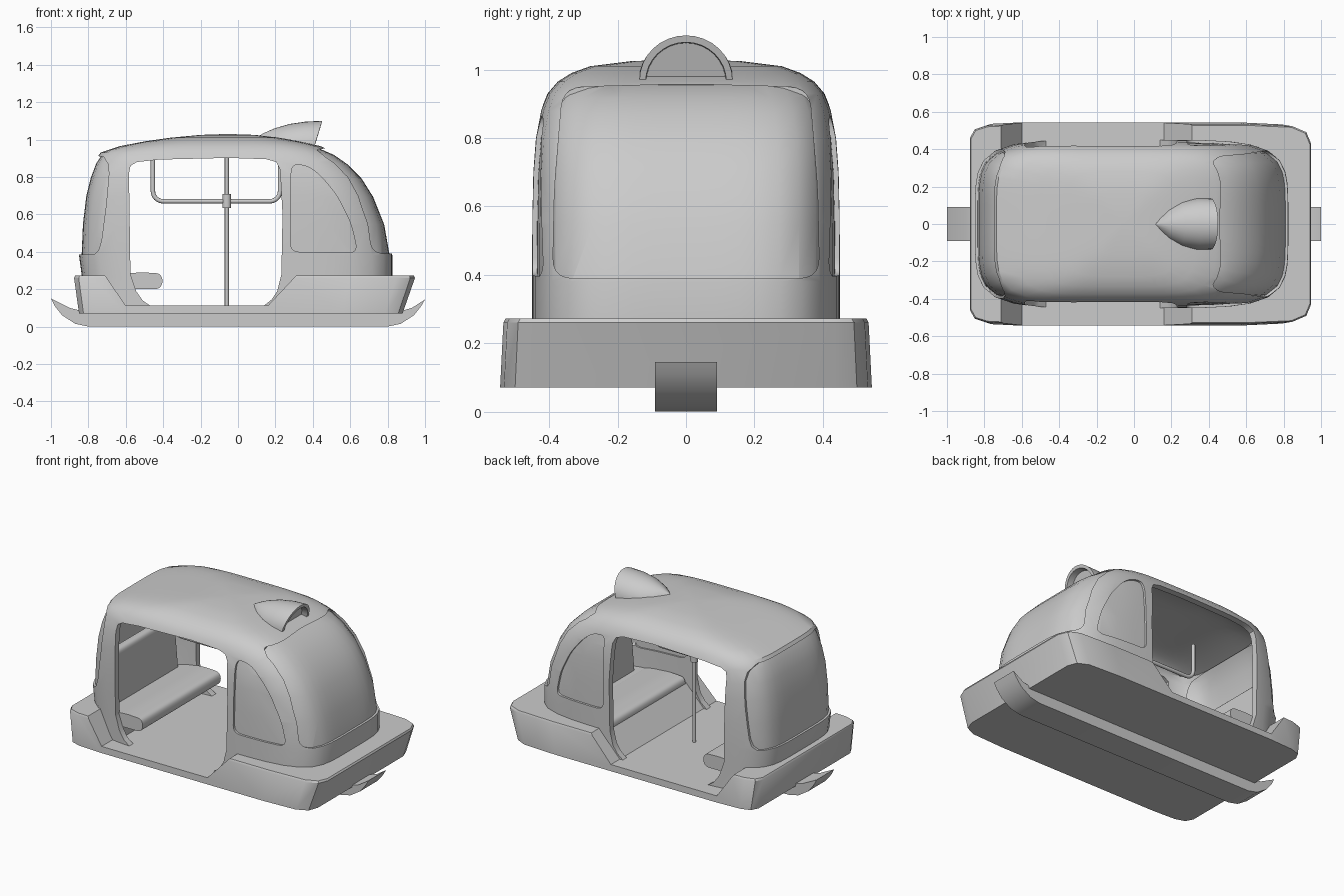
import bpy, bmesh
from math import sin, cos, pi
from mathutils import Vector

if "Cube" in bpy.data.objects:
    bpy.data.objects.remove(bpy.data.objects["Cube"])


def finish(name, bm, angle=35):
    bmesh.ops.recalc_face_normals(bm, faces=bm.faces)
    me = bpy.data.meshes.new(name)
    bm.to_mesh(me)
    bm.free()
    ob = bpy.data.objects.new(name, me)
    bpy.context.collection.objects.link(ob)
    smooth(ob, angle)
    return ob


def smooth(ob, angle=35):
    bpy.ops.object.select_all(action='DESELECT')
    ob.select_set(True)
    bpy.context.view_layer.objects.active = ob
    bpy.ops.object.shade_smooth_by_angle(angle=angle * pi / 180)


def fillet(pts, r, seg=5):
    """Round every corner of a closed 2D outline."""
    out = []
    for i, p in enumerate(pts):
        p, a, b = Vector(p), Vector(pts[i - 1]), Vector(pts[(i + 1) % len(pts)])
        s = p + (a - p).normalized() * min(r, (a - p).length * .45)
        e = p + (b - p).normalized() * min(r, (b - p).length * .45)
        for k in range(seg + 1):
            t = k / seg
            out.append(s * (1 - t) ** 2 + p * 2 * t * (1 - t) + e * t * t)
    return out


def prism(name, pts, axis, a, b):
    """Extrude an xz outline along y, or a yz outline along x."""
    bm = bmesh.new()
    at = (lambda p, d: (p[0], d, p[1])) if axis == 'y' else (lambda p, d: (d, p[0], p[1]))
    lo = [bm.verts.new(at(p, a)) for p in pts]
    hi = [bm.verts.new(at(p, b)) for p in pts]
    bm.faces.new(lo)
    bm.faces.new(hi)
    n = len(pts)
    for i in range(n):
        bm.faces.new((lo[i], lo[(i + 1) % n], hi[(i + 1) % n], hi[i]))
    return finish(name, bm)


def loft(bm, rings, closed=True):
    rows = [[bm.verts.new(p) for p in r] for r in rings]
    n = len(rows[0])
    for r, s in zip(rows, rows[1:]):
        for i in range(n if closed else n - 1):
            j = (i + 1) % n
            bm.faces.new((r[i], r[j], s[j], s[i]))
    return rows


def apply_mods(ob):
    dg = bpy.context.evaluated_depsgraph_get()
    dg.update()
    me = bpy.data.meshes.new_from_object(ob.evaluated_get(dg))
    ob.modifiers.clear()
    ob.data = me
    smooth(ob)


def boolean(ob, cutter, op='DIFFERENCE'):
    m = ob.modifiers.new('cut', 'BOOLEAN')
    m.object, m.operation, m.solver = cutter, op, 'EXACT'


# z, x min, x max, half width of the cabin at each level
LEVELS = [(.10, -.83, .825, .45), (.27, -.835, .825, .45), (.38, -.85, .825, .45),
          (.55, -.843, .795, .45), (.70, -.825, .735, .447), (.80, -.80, .672, .44),
          (.88, -.77, .592, .425), (.93, -.735, .52, .405), (.965, -.63, .44, .375),
          (.99, -.50, .33, .335), (1.01, -.36, .22, .28), (1.025, -.20, .09, .16)]


def cabin_shell(name, inset, thick):
    bm = bmesh.new()
    rings = []
    for z, x0, x1, w in LEVELS:
        ring = []
        for i in range(56):
            c, s = cos(2 * pi * i / 56), sin(2 * pi * i / 56)
            r = (abs(c) ** 5 + abs(s) ** 5) ** -.2
            ring.append(((x0 + x1) / 2 + (x1 - x0) / 2 * c * r, w * s * r, z))
        rings.append(ring)
    rows = loft(bm, rings)
    tip = bm.verts.new((-.055, 0, 1.03))
    for i in range(56):
        bm.faces.new((rows[-1][i], rows[-1][(i + 1) % 56], tip))
    bm.normal_update()
    shift = [(v, v.normal * inset) for v in bm.verts]
    for v, d in shift:
        v.co -= d
    ob = finish(name, bm)
    m = ob.modifiers.new('thickness', 'SOLIDIFY')
    m.thickness, m.offset = thick, -1
    return ob


# Cutters for door and windows
door = prism('door_cutter', [(-.40, .05), (-.46, .105), (-.51, .14), (-.545, .19), (-.575, .28)]
             + [(-.583, .82), (-.575, .86), (-.54, .88), (-.42, .893), (-.05, .902), (.15, .895),
                (.205, .88), (.225, .84), (.238, .6), (.232, .28), (.21, .19), (.18, .145),
                (.13, .105), (.08, .05)], 'y', -1, 1)
side = prism('side_window_cutter', fillet([(.28, .40), (.64, .395), (.605, .55), (.53, .70),
             (.44, .81), (.37, .86), (.285, .87)], .05), 'y', -1, 1)
front = prism('windshield_cutter', fillet([(-.39, .39), (.39, .39), (.385, .65), (.36, .948),
              (0, .958), (-.36, .948), (-.385, .65)], .06), 'x', .42, 1.2)
rear = prism('rear_window_cutter', [(-1.2, .385), (-.77, .385), (-.745, .41), (-.73, .46),
             (-.705, .65), (-.69, .82), (-.695, .87), (-.72, .91), (-1.2, .925)], 'y', -1, 1)

# Cabin shell and recessed window panels
cabin = cabin_shell('cabin', 0, .04)
for c in (door, side, front, rear):
    boolean(cabin, c)
apply_mods(cabin)
for name, c in (('side_windows', side), ('windshield', front), ('rear_window', rear)):
    pane = cabin_shell(name, .014, .016)
    boolean(pane, c, 'INTERSECT')
    apply_mods(pane)

# Base skirt with door notches
half_outline = [(.95, .43), (.925, .49), (.85, .522), (.60, .533), (-.62, .533), (-.79, .525),
                (-.855, .505), (-.88, .46)]
outline = half_outline + [(x, -y) for x, y in reversed(half_outline)]
bm = bmesh.new()
rows = loft(bm, [[((x * .926 if x > 0 else x * .966), y * 1.02, .07) for x, y in outline],
                 [(x * .996, y * 1.002, .26) for x, y in outline],
                 [(x * .99, y * .99, .272) for x, y in outline]])
bm.faces.new(rows[0])
bm.faces.new(rows[-1])
base = finish('base', bm)
notch = prism('notch_cutter', [(-.60, .112), (.16, .112), (.31, .272), (.37, .336),
              (-.756, .336), (-.71, .272)], 'y', -1, 1)
boolean(base, notch)
apply_mods(base)
for c in (door, side, front, rear, notch):
    bpy.data.objects.remove(c)

# Keel rail with upturned ends
prism('keel', [(-.80, 0), (.80, 0), (.87, .015), (.94, .06), (.98, .11), (1, .145), (.93, .10),
      (.86, .08), (-.82, .08), (-.90, .10), (-1, .15), (-.98, .11), (-.94, .06), (-.87, .015)],
      'y', -.09, .09)

# Facing benches
for tag, sx, off in (('rear', 1, 0), ('front', -1, -.14)):
    seat = fillet([(-.70, .20), (-.42, .20), (-.40, .24), (-.415, .285), (-.52, .29),
                   (-.70, .275)], .03)
    back = fillet([(-.74, .25), (-.66, .25), (-.69, .60), (-.75, .60)], .03)
    riser = [(-.70, .10), (-.57, .10), (-.57, .21), (-.70, .21)]
    shift = 0 if sx == 1 else off + .02
    for part, pts, w in (('seat', seat, .40), ('backrest', back, .33), ('riser', riser, .40)):
        dx = shift if part != 'backrest' else (0 if sx == 1 else -.06)
        prism(f'{tag}_{part}', [(sx * (x - (dx if part != 'backrest' else -.06 * (sx < 0))),
              z) for x, z in pts], 'y', -w, w)


# Pole, clamp and U-shaped grab bar
def cylinder(name, r, z0, z1):
    bpy.ops.mesh.primitive_cylinder_add(vertices=16, radius=r, depth=z1 - z0,
                                        location=(-.06, 0, (z0 + z1) / 2))
    bpy.context.object.name = name
    smooth(bpy.context.object)


cylinder('pole', .011, .10, 1.0)
cylinder('pole_clamp', .023, .635, .71)
bar = bpy.data.curves.new('grab_bar', 'CURVE')
bar.dimensions, bar.bevel_depth, bar.bevel_resolution, bar.use_fill_caps = '3D', .012, 3, True
path = [(-.455, .90)]
for cx, a0 in ((-.40, pi), (.17, 1.5 * pi)):
    path += [(cx + .055 * cos(a0 + k * pi / 12), .725 + .055 * sin(a0 + k * pi / 12))
             for k in range(7)]
path.append((.225, .90))
sp = bar.splines.new('POLY')
sp.points.add(len(path) - 1)
for p, (x, z) in zip(sp.points, path):
    p.co = (x, 0, z, 1)
bpy.context.collection.objects.link(bpy.data.objects.new('grab_bar', bar))

# Roof scoop: x, half width, top height
SCOOP = [(.112, .008, 1.02), (.135, .045, 1.037), (.18, .085, 1.06), (.25, .12, 1.083),
         (.33, .138, 1.096), (.41, .136, 1.10)]


def arch(x, w, top, rake=0, low=.97):
    return [(x + rake * sin(pi * k / 16), w * cos(pi * k / 16), low + (top - low) * sin(pi * k / 16))
            for k in range(17)]


bm = bmesh.new()
rows = loft(bm, [arch(*s, rake=.04 * i / 5) for i, s in enumerate(SCOOP)]
            + [arch(.41, .118, 1.08, .035, .965), arch(.37, .116, 1.078, .035, .965)], False)
bm.faces.new(rows[-1])
bm.faces.new(rows[0])
finish('roof_scoop', bm)
